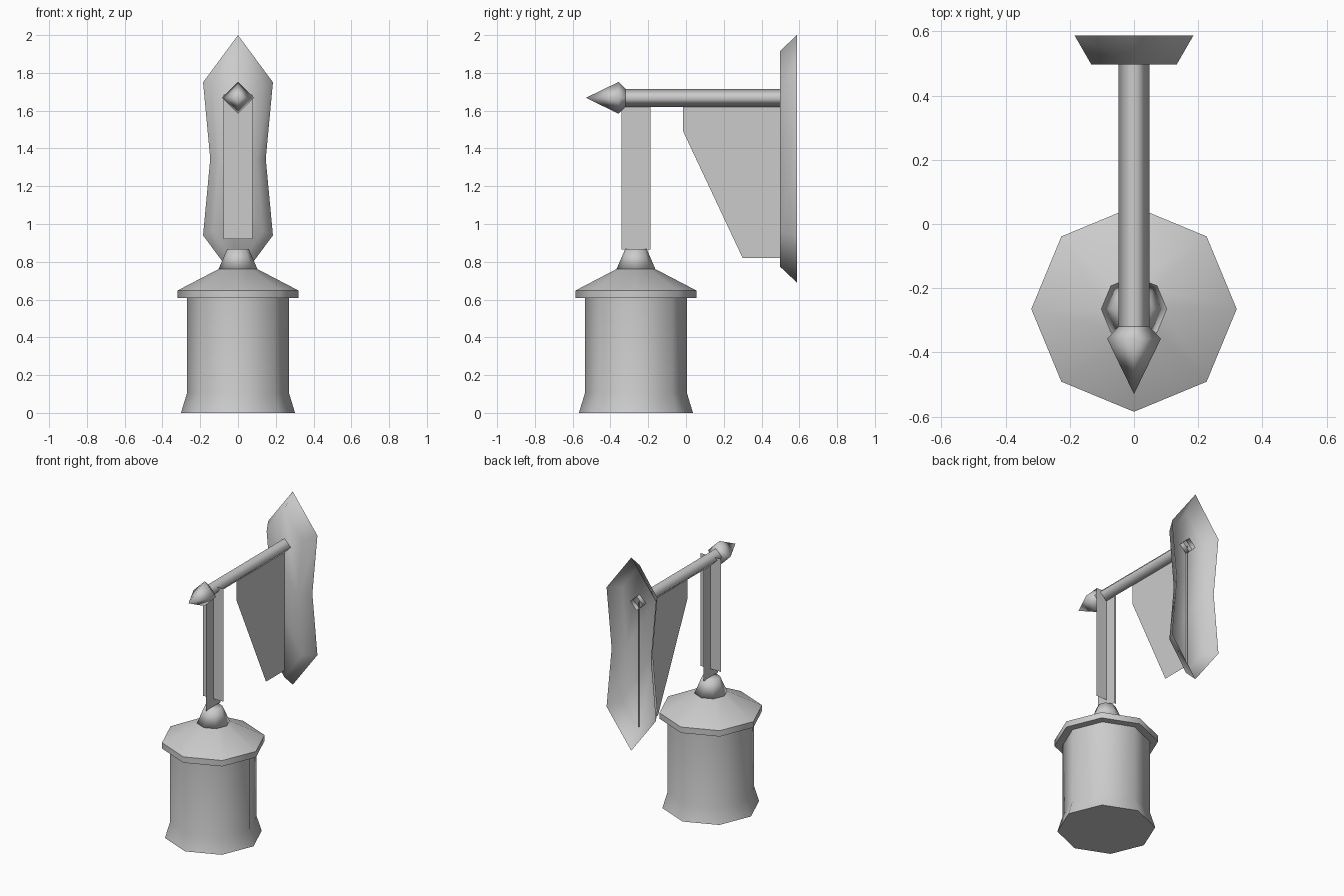
import bpy, bmesh, math
from mathutils import Matrix, Vector

cube = bpy.data.objects.get("Cube")
if cube:
    bpy.data.objects.remove(cube, do_unlink=True)

iron = bpy.data.materials.new("grey_iron")
iron.use_nodes = True
iron.diffuse_color = (0.6, 0.6, 0.6, 1)
iron.node_tree.nodes["Principled BSDF"].inputs["Base Color"].default_value = (0.6, 0.6, 0.6, 1)

LAMP_Y = -0.265   # lantern axis
POLE_Z = 1.668    # pole height


def finish(name, bm, sharp=180):
    """Weld, orient, smooth (edges above the sharp angle stay hard) and link."""
    bmesh.ops.remove_doubles(bm, verts=bm.verts[:], dist=1e-4)
    bmesh.ops.recalc_face_normals(bm, faces=bm.faces[:])
    for f in bm.faces:
        f.smooth = True
    for e in bm.edges:
        if len(e.link_faces) == 2:
            e.smooth = e.calc_face_angle() < math.radians(sharp)
    mesh = bpy.data.meshes.new(name)
    bm.to_mesh(mesh)
    bm.free()
    mesh.materials.append(iron)
    ob = bpy.data.objects.new(name, mesh)
    bpy.context.collection.objects.link(ob)
    return ob


def bridge(bm, a, b):
    n = len(a)
    for i in range(n):
        j = (i + 1) % n
        bm.faces.new((a[i], a[j], b[j], b[i]))


def lathe(name, profile, sides, matrix, sharp=180, caps=True):
    """Stack of polygon rings (radius, height) around the local z axis."""
    bm = bmesh.new()
    rings = []
    for r, h in profile:
        angles = [math.tau * i / sides for i in range(sides)]
        rings.append([bm.verts.new(matrix @ Vector((r * math.cos(a), r * math.sin(a), h)))
                      for a in angles])
    for a, b in zip(rings, rings[1:]):
        bridge(bm, a, b)
    if caps:
        bm.faces.new(rings[0][::-1])
        bm.faces.new(rings[-1])
    return finish(name, bm, sharp)


def sheet(name, points):
    """Single flat sheet."""
    bm = bmesh.new()
    bm.faces.new([bm.verts.new(p) for p in points])
    return finish(name, bm)


# Lantern: flared body, roof and knob
upright = Matrix.Translation((0, LAMP_Y, 0))
lathe("lantern_body", [(0.302, 0), (0.27, 0.105), (0.27, 0.62)], 8, upright, 50)
lathe("lantern_roof", [(0.32, 0.608), (0.32, 0.648), (0.09, 0.768)], 8, upright, 50)
lathe("lantern_knob", [(0.102, 0.763), (0.057, 0.868)], 8, upright)

# Four-sided pole with an arrow-shaped tip, running front to back
along = Matrix.Translation((0, 0, POLE_Z)) @ Matrix.Rotation(-math.pi / 2, 4, 'X')
lathe("pole", [(0.048, -0.34), (0.048, 0.53)], 4, along, caps=False)
lathe("pole_tip", [(0, -0.53), (0.084, -0.357), (0.048, -0.32)], 4, along, caps=False)

# Crossed hanger strips between pole and lantern
W = 0.077
sheet("hanger_strip_across", [(s * W, LAMP_Y, z) for s, z in
                              ((-1, 0.92), (1, 0.92), (1, 1.685), (-1, 1.685))])
sheet("hanger_strip_along", [(0, LAMP_Y + s * W, z) for s, z in
                             ((-1, 0.865), (1, 0.865), (1, 1.64), (-1, 1.64))])

# Bracket web under the pole
sheet("bracket_web", [(0, y, z) for y, z in
                      ((-0.015, POLE_Z), (-0.015, 1.49), (0.3, 0.82), (0.51, 0.82), (0.51, POLE_Z))])


# Wall plate: pointed, waisted shell that is open at the back
def outline(bm, half, y):
    pts = half + [(-x, z) for x, z in half[-2:0:-1]]
    return [bm.verts.new((x, y, z)) for x, z in pts]


bm = bmesh.new()
back = outline(bm, [(0, 2.0), (0.185, 1.75), (0.147, 1.345), (0.185, 0.94), (0, 0.69)], 0.587)
front = outline(bm, [(0, 1.915), (0.133, 1.728), (0.098, 1.345), (0.133, 0.962), (0, 0.775)], 0.497)
bridge(bm, back, front)
# upper and lower halves of the front, split at the waist
bm.faces.new([front[i] for i in (6, 7, 0, 1, 2)])
bm.faces.new([front[i] for i in (2, 3, 4, 5, 6)])
finish("wall_plate", bm)
